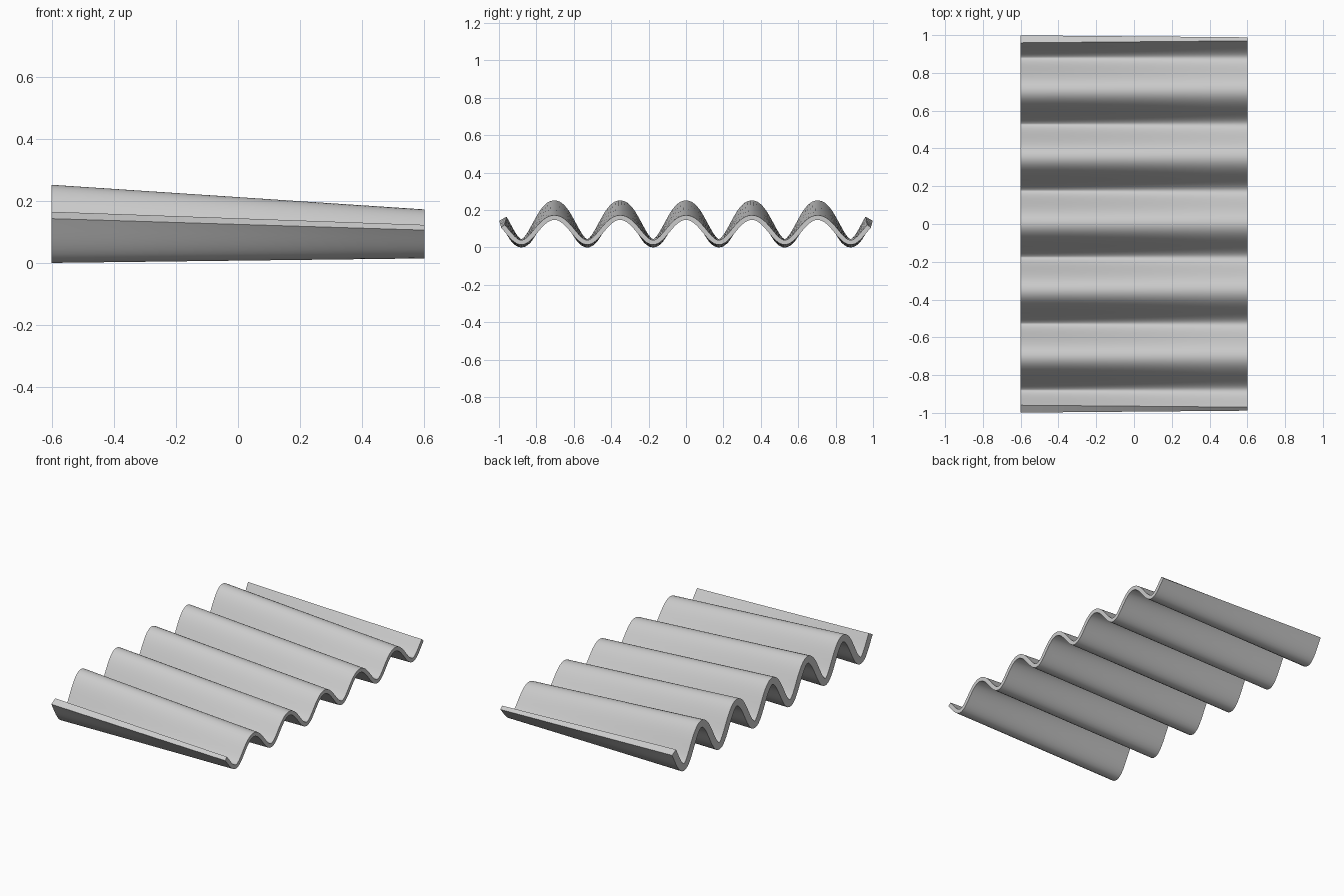
import bpy, bmesh, math
from mathutils import Vector

cube = bpy.data.objects.get("Cube")
if cube:
    bpy.data.objects.remove(cube, do_unlink=True)

HALF_WIDTH, HALF_LENGTH = 0.602, 0.979
PERIOD, STEPS, SPANS = 0.352, 180, 6

grey = bpy.data.materials.new("plain grey")
grey.use_nodes = True
colour = (0.6, 0.6, 0.6, 1)
grey.diffuse_color = colour
grey.node_tree.nodes["Principled BSDF"].inputs["Base Color"].default_value = colour


def wave_section(x, middle, amplitude, thickness):
    """Closed outline of the wavy sheet at one x, thickened along its normals."""
    k = 2 * math.pi / PERIOD
    fullness = -0.004
    top, bottom = [], []
    for i in range(STEPS + 1):
        y = HALF_LENGTH * (2 * i / STEPS - 1)
        z = middle + amplitude * math.cos(k * y) + fullness * (math.cos(2 * k * y) - 1)
        slope = -k * (amplitude * math.sin(k * y) + 2 * fullness * math.sin(2 * k * y))
        offset = Vector((0, -slope, 1)).normalized() * thickness / 2
        top.append(Vector((x, y, z)) + offset)
        bottom.append(Vector((x, y, z)) - offset)
    return top + bottom[::-1]


# Deep, thick end and shallow, thin end
deep = wave_section(-HALF_WIDTH, 0.126, 0.1035, 0.045)
shallow = wave_section(HALF_WIDTH, 0.0935, 0.0665, 0.025)

# Straight loft from one end to the other
bm = bmesh.new()
rings = []
for s in range(SPANS + 1):
    rings.append([bm.verts.new(a.lerp(b, s / SPANS)) for a, b in zip(deep, shallow)])
count = len(deep)
for r0, r1 in zip(rings, rings[1:]):
    for i in range(count):
        j = (i + 1) % count
        bm.faces.new((r0[i], r0[j], r1[j], r1[i]))

# Cut faces across the thickness at both ends
for ring in (rings[0], rings[-1]):
    for i in range(STEPS):
        bm.faces.new((ring[i], ring[i + 1], ring[-2 - i], ring[-1 - i]))
bmesh.ops.recalc_face_normals(bm, faces=bm.faces)

mesh = bpy.data.meshes.new("corrugated_sheet")
bm.to_mesh(mesh)
bm.free()
mesh.materials.append(grey)
sheet = bpy.data.objects.new("corrugated_sheet", mesh)
bpy.context.collection.objects.link(sheet)

bpy.ops.object.select_all(action="DESELECT")
sheet.select_set(True)
bpy.context.view_layer.objects.active = sheet
bpy.ops.object.shade_smooth_by_angle(angle=math.radians(40))
